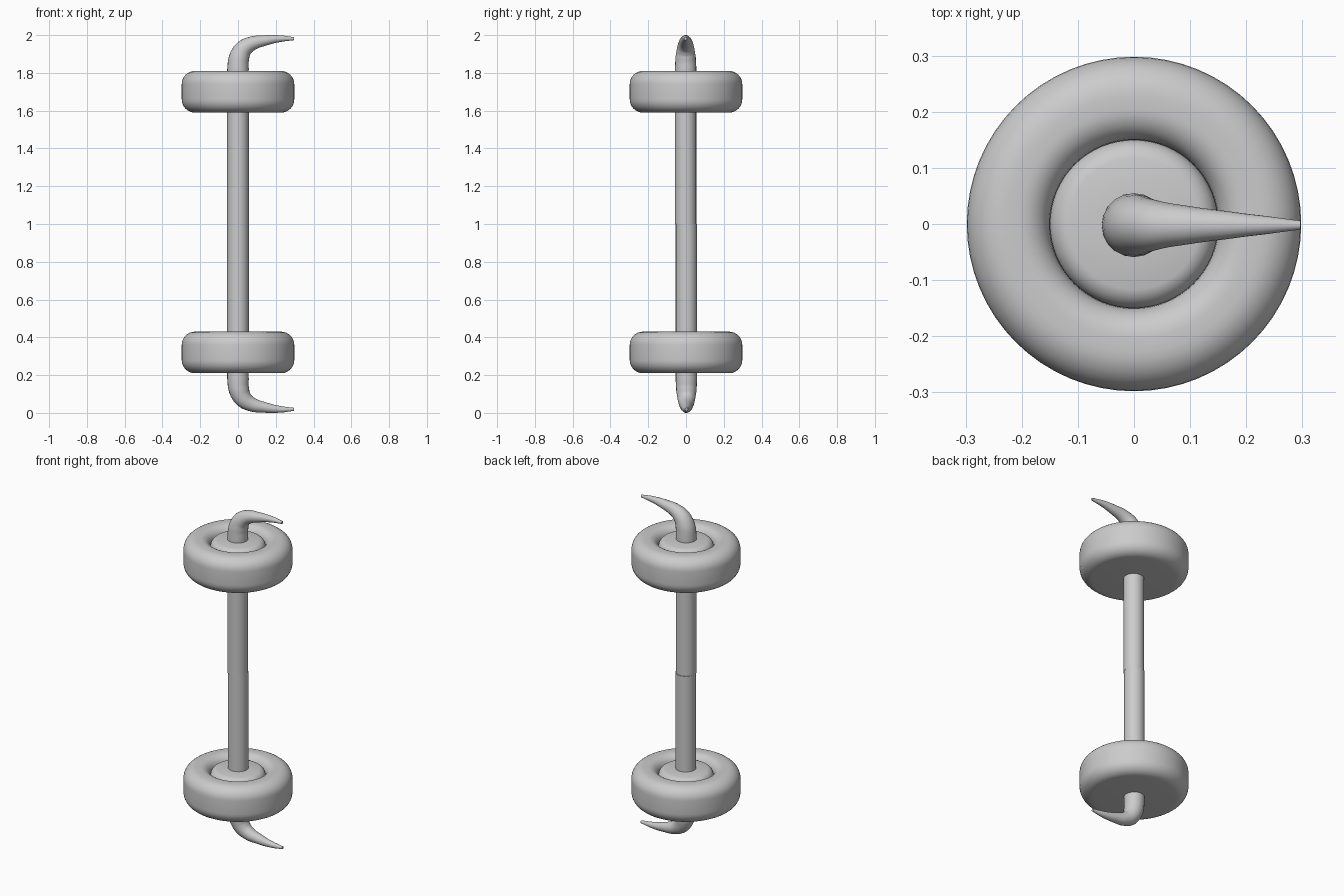
import bpy, bmesh, math
from mathutils import Vector

if "Cube" in bpy.data.objects:
    bpy.data.objects.remove(bpy.data.objects["Cube"], do_unlink=True)

grey = bpy.data.materials.new("plain_grey")
grey.use_nodes = True
colour = (0.6, 0.6, 0.6, 1)
grey.diffuse_color = colour
grey.node_tree.nodes["Principled BSDF"].inputs["Base Color"].default_value = colour


def finish(obj):
    obj.data.materials.clear()
    obj.data.materials.append(grey)
    bpy.ops.object.select_all(action="DESELECT")
    obj.select_set(True)
    bpy.context.view_layer.objects.active = obj
    bpy.ops.object.shade_smooth_by_angle(angle=math.radians(40))


def arc(r, z, size, start, end, steps=8):
    angles = [math.radians(start + (end - start) * i / steps) for i in range(steps + 1)]
    return [(r + size * math.cos(a), z + size * math.sin(a)) for a in angles]


def wheel(name, z):
    # Flat underside, rounded tread, inner groove and a domed hub
    profile = [(0, -0.11)] + arc(0.228, -0.04, 0.07, -90, 0)
    profile += arc(0.228, 0.04, 0.07, 0, 90) + arc(0.205, 0.055, 0.055, 90, 180)
    profile += arc(0.11, 0.06, 0.04, 0, 80) + [(0.06, 0.104), (0, 0.105)]
    bm = bmesh.new()
    verts = [bm.verts.new((r, 0, h)) for r, h in profile]
    edges = [bm.edges.new(pair) for pair in zip(verts, verts[1:])]
    bmesh.ops.spin(bm, geom=verts + edges, cent=(0, 0, 0), axis=(0, 0, 1),
                   angle=math.tau, steps=64, use_merge=True)
    bmesh.ops.remove_doubles(bm, verts=bm.verts, dist=0.0001)
    bmesh.ops.recalc_face_normals(bm, faces=bm.faces)
    mesh = bpy.data.meshes.new(name)
    bm.to_mesh(mesh)
    bm.free()
    obj = bpy.data.objects.new(name, mesh)
    bpy.context.collection.objects.link(obj)
    obj.location.z = z
    finish(obj)


def hooked_rod(name, side):
    # Half of the shaft, bending into a tapered hook: x, height from middle, radius
    path = [(0, 0, .057), (0, .75, .057), (0, .82, .057), (.006, .88, .054),
            (.028, .925, .047), (.07, .954, .038), (.14, .971, .028),
            (.22, .981, .018), (.297, .981, .008)]
    curve = bpy.data.curves.new(name, "CURVE")
    curve.dimensions = "3D"
    curve.bevel_depth = 1
    curve.bevel_resolution = 8
    curve.use_fill_caps = True
    spline = curve.splines.new("BEZIER")
    spline.resolution_u = 6
    spline.bezier_points.add(len(path) - 1)
    for point, (x, h, r) in zip(spline.bezier_points, path):
        point.co = Vector((x, -0.002 * side, 1 + h * side))
        point.radius = r
        point.handle_left_type = point.handle_right_type = "AUTO"
    obj = bpy.data.objects.new(name, curve)
    bpy.context.collection.objects.link(obj)
    bpy.ops.object.select_all(action="DESELECT")
    obj.select_set(True)
    bpy.context.view_layer.objects.active = obj
    bpy.ops.object.convert(target="MESH")
    finish(bpy.context.view_layer.objects.active)


for label, side in (("upper", 1), ("lower", -1)):
    wheel(label + "_wheel", 1 + 0.69 * side + 0.01)
    hooked_rod(label + "_hooked_rod", side)
